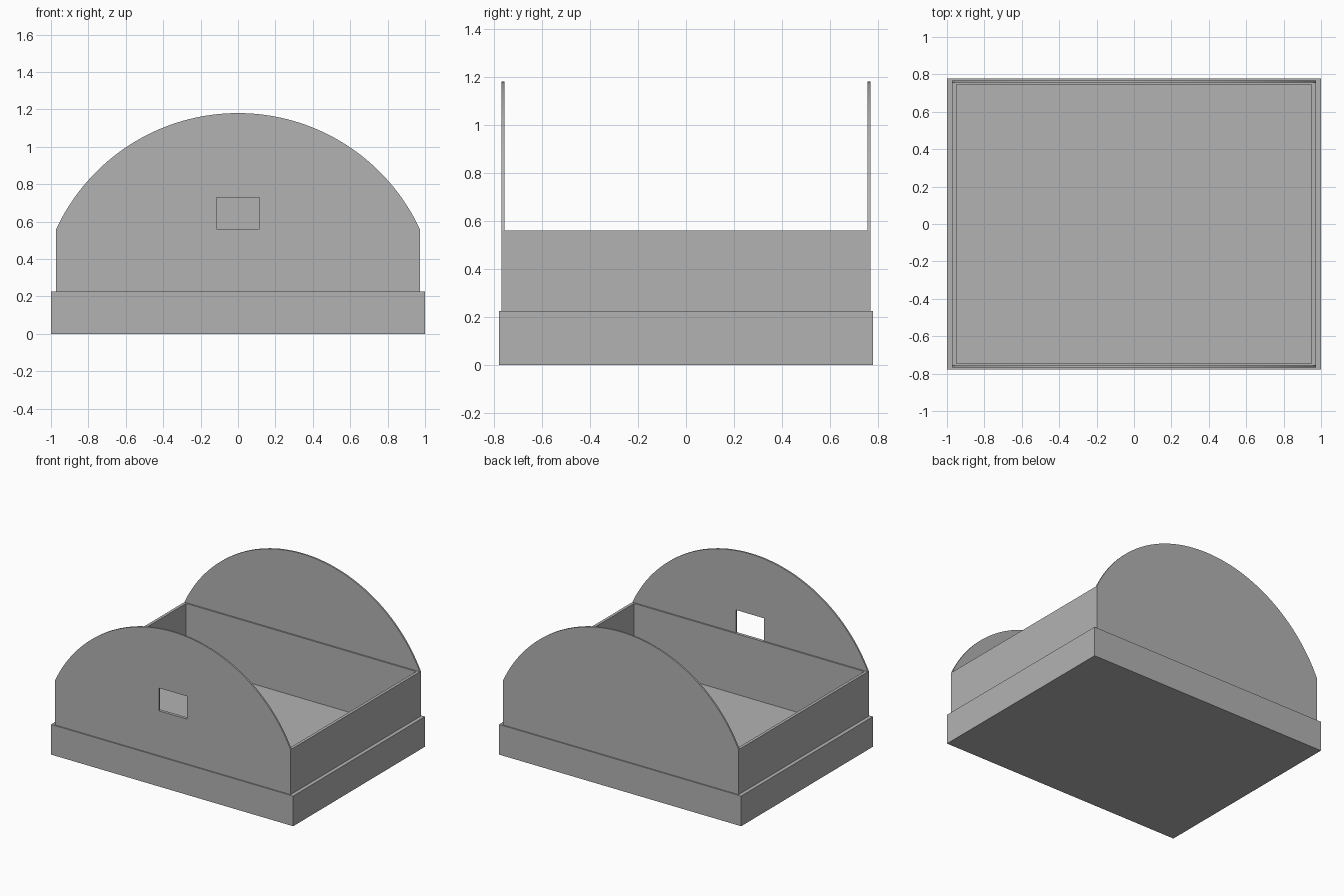
import bpy, bmesh
from math import sin, cos, atan2, hypot, pi

cube = bpy.data.objects.get("Cube")
if cube:
    bpy.data.objects.remove(cube, do_unlink=True)

grey = bpy.data.materials.new("plain_grey")
grey.use_nodes = True
grey.diffuse_color = (0.45, 0.45, 0.45, 1)
grey.node_tree.nodes["Principled BSDF"].inputs["Base Color"].default_value = grey.diffuse_color

WALL_X, WALL_Y = 0.972, 0.768      # outer faces of the upper walls
WALL_TOP, FLOOR, APEX = 0.56, 0.108, 1.18
RADIUS = APEX - FLOOR              # arch is centred at floor height


def finish(bm, name):
    bmesh.ops.recalc_face_normals(bm, faces=bm.faces)
    mesh = bpy.data.meshes.new(name)
    bm.to_mesh(mesh)
    bm.free()
    mesh.materials.append(grey)
    obj = bpy.data.objects.new(name, mesh)
    bpy.context.collection.objects.link(obj)
    return obj


def rect_loft(name, rings):
    """Bridge a chain of rectangles (half x, half y, z) and cap both ends."""
    bm = bmesh.new()
    loops = [[bm.verts.new((sx * x, sy * y, z))
              for sx, sy in ((-1, -1), (1, -1), (1, 1), (-1, 1))]
             for x, y, z in rings]
    for a, b in zip(loops, loops[1:]):
        for i in range(4):
            j = (i + 1) % 4
            bm.faces.new((a[i], a[j], b[j], b[i]))
    bm.faces.new(loops[0])
    bm.faces.new(loops[-1])
    return finish(bm, name)


def arch_panel(name, y, thickness, window=None):
    """Thin arched end panel, optionally notched by a window at its foot."""
    start = atan2(WALL_TOP - FLOOR, WALL_X)
    r = hypot(WALL_X, WALL_TOP - FLOOR)
    steps = 64
    outline = []
    for i in range(steps + 1):
        a = start + (pi - 2 * start) * i / steps
        outline.append((r * cos(a), FLOOR + r * sin(a)))
    if window:
        w, top = window
        outline += [(-w, WALL_TOP), (-w, top), (w, top), (w, WALL_TOP)]
    bm = bmesh.new()
    face = bm.faces.new([bm.verts.new((x, y, z)) for x, z in outline])
    out = bmesh.ops.extrude_face_region(bm, geom=[face])
    moved = [v for v in out["geom"] if isinstance(v, bmesh.types.BMVert)]
    bmesh.ops.translate(bm, verts=moved, vec=(0, thickness, 0))
    obj = finish(bm, name)
    bpy.ops.object.select_all(action="DESELECT")
    obj.select_set(True)
    bpy.context.view_layer.objects.active = obj
    bpy.ops.object.shade_smooth_by_angle(angle=0.5)
    return obj


# Open tray: wide plinth, stepped-in walls, sunken floor
rect_loft("tray", [
    (1, 0.777, 0),
    (1, 0.777, 0.225),
    (WALL_X, WALL_Y, 0.225),
    (WALL_X, WALL_Y, WALL_TOP),
    (0.95, 0.745, WALL_TOP),
    (0.95, 0.745, FLOOR),
])

# Arched end panels, the front one with a window opening
arch_panel("front_arch", -WALL_Y, 0.012, window=(0.116, 0.73))
arch_panel("back_arch", WALL_Y, -0.012)
